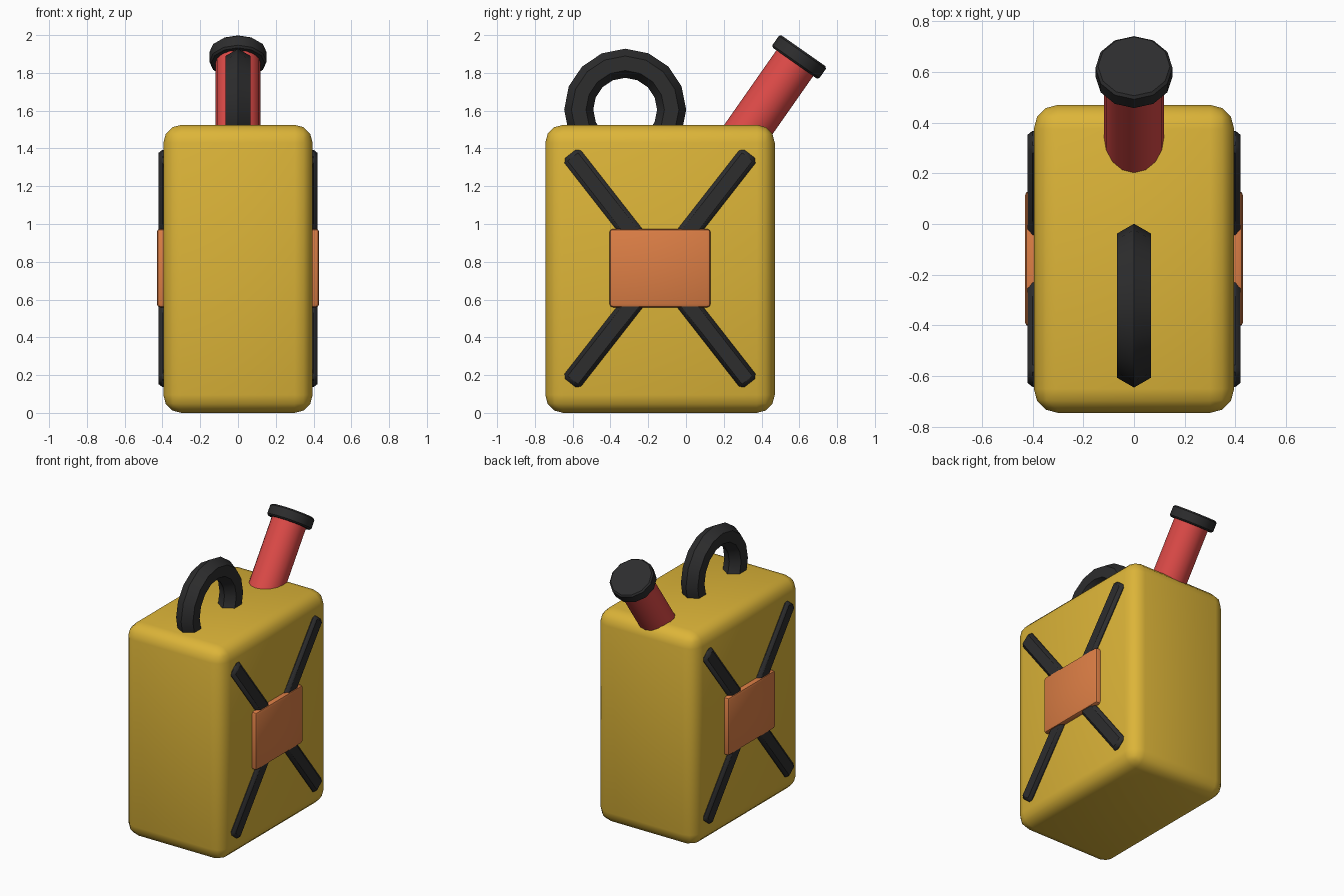
import bpy, bmesh, math
from mathutils import Vector

if "Cube" in bpy.data.objects:
    bpy.data.objects.remove(bpy.data.objects["Cube"])


def material(name, rgb):
    m = bpy.data.materials.new(name)
    m.diffuse_color = (*rgb, 1)
    m.use_nodes = True
    m.node_tree.nodes["Principled BSDF"].inputs["Base Color"].default_value = m.diffuse_color
    return m


YELLOW = material("yellow paint", (0.72, 0.46, 0.04))
BLACK = material("black rubber", (0.026, 0.026, 0.027))
ORANGE = material("orange plate", (0.72, 0.21, 0.06))
RED = material("red spout", (0.74, 0.07, 0.065))


def finish(name, mat, bevel=0, segments=1, min_angle=45, smooth=40):
    """Name and colour the active object, bevel its hard edges, smooth it."""
    ob = bpy.context.object
    ob.name = ob.data.name = name
    ob.data.materials.append(mat)
    bpy.ops.object.transform_apply(location=False, rotation=False, scale=True)
    if bevel:
        bm = bmesh.new()
        bm.from_mesh(ob.data)
        edges = [e for e in bm.edges if e.calc_face_angle(0) > math.radians(min_angle)]
        bmesh.ops.bevel(bm, geom=edges, offset=bevel, segments=segments,
                        profile=0.5, affect='EDGES', clamp_overlap=True)
        bm.to_mesh(ob.data)
        bm.free()
    bpy.ops.object.shade_smooth_by_angle(angle=math.radians(smooth))
    return ob


def box(name, mat, loc, size, rot_x=0, **kw):
    bpy.ops.mesh.primitive_cube_add(size=1, location=loc, rotation=(rot_x, 0, 0))
    bpy.context.object.scale = size
    return finish(name, mat, **kw)


# Can body
CY, CZ = -0.1375, 0.7625
box("can_body", YELLOW, (0, CY, CZ), (0.79, 1.215, 1.525), bevel=0.095, segments=3)

# Crossed ribs and centre plate on both sides
for side, s in (("right", 1), ("left", -1)):
    for i, a in enumerate((52, -52)):
        box(f"{side}_rib_{i + 1}", BLACK, (s * 0.385, CY, CZ + 0.002),
            (0.07, 1.54, 0.11), math.radians(a), bevel=0.02)
    box(f"{side}_plate", ORANGE, (s * 0.385, CY, CZ + 0.004),
        (0.09, 0.535, 0.415), bevel=0.018, segments=2)

# Carrying handle: hexagonal ring half sunk in the top
bpy.ops.mesh.primitive_torus_add(location=(0, -0.322, 1.605), rotation=(0, math.pi / 2, 0),
                                 major_segments=16, minor_segments=6,
                                 major_radius=0.246, minor_radius=0.077)
finish("handle", BLACK)

# Tilted spout and its cap
TILT = math.radians(35)
axis = Vector((0, math.sin(TILT), math.cos(TILT)))
top = Vector((0, 0.622, 1.917))


def tube(name, mat, radius, start, end, sides, **kw):
    bpy.ops.mesh.primitive_cylinder_add(vertices=sides, radius=radius, depth=end - start,
                                        location=top - axis * (start + end) / 2,
                                        rotation=(-TILT, 0, 0))
    return finish(name, mat, **kw)


tube("spout", RED, 0.119, 0.04, 0.6, 16)
tube("spout_cap", BLACK, 0.152, 0, 0.08, 12, bevel=0.01, min_angle=60)
